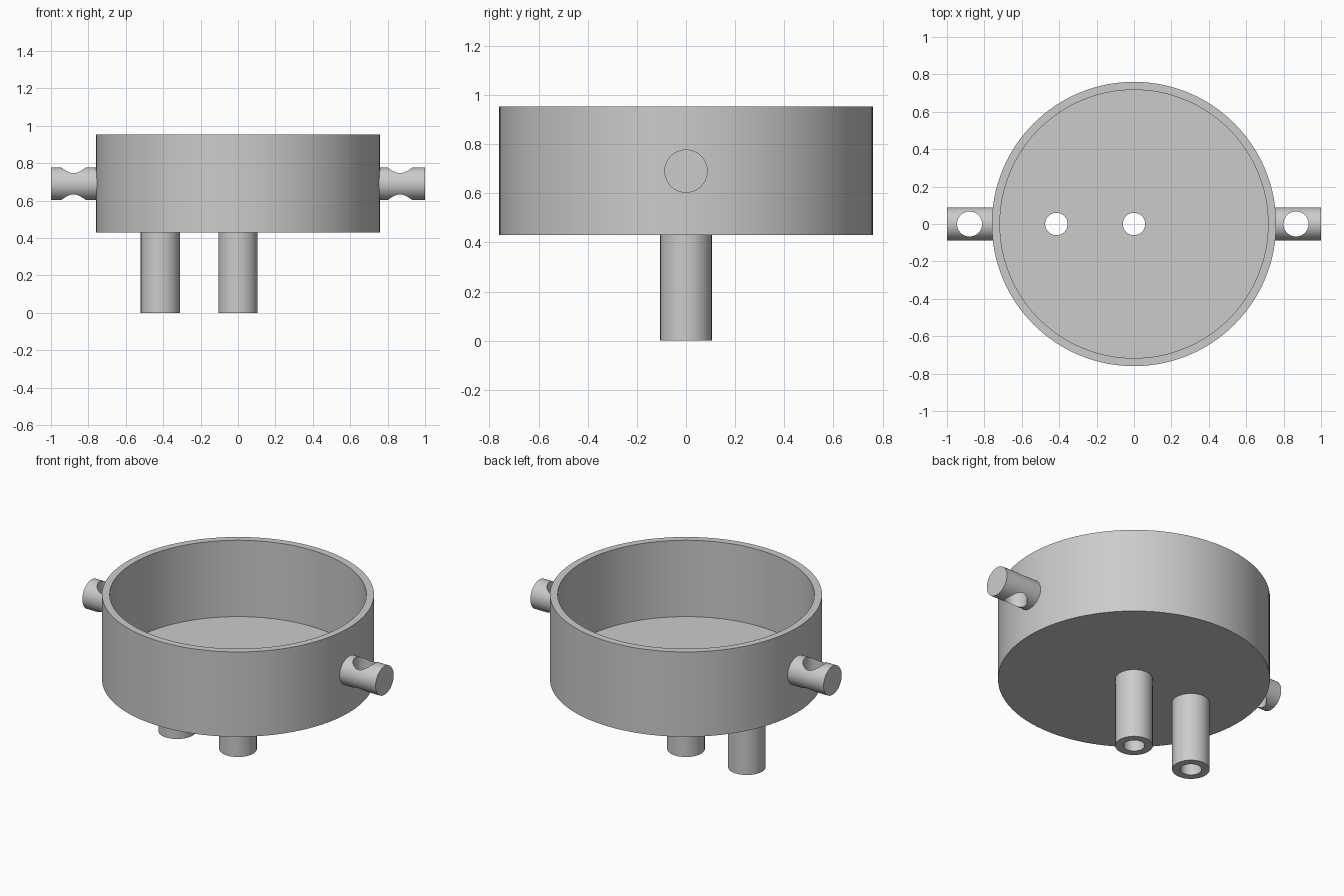
import bpy
import math

cube = bpy.data.objects.get("Cube")
if cube:
    bpy.data.objects.remove(cube, do_unlink=True)

BASE, TOP, FLOOR = 0.43, 0.953, 0.482
OUTER, INNER = 0.76, 0.717
PEG_Z, PEG_R = 0.69, 0.088
TUBE_XS = (-0.415, 0.0)

grey = bpy.data.materials.new("plain grey")
grey.use_nodes = True
colour = (0.6, 0.6, 0.6, 1)
grey.diffuse_color = colour
grey.node_tree.nodes["Principled BSDF"].inputs["Base Color"].default_value = colour


def cylinder(name, radius, start, end, sides=64):
    """Axis-aligned cylinder between two points, along x or z."""
    along_x = start[0] != end[0]
    bpy.ops.mesh.primitive_cylinder_add(
        vertices=sides, radius=radius, depth=math.dist(start, end),
        location=[(a + b) / 2 for a, b in zip(start, end)],
        rotation=(0, math.pi / 2 if along_x else 0, 0))
    obj = bpy.context.object
    obj.name = name
    obj.data.materials.append(grey)
    return obj


def drill(obj, radius, start, end, sides=64):
    """Cut a round hole and discard the cutter."""
    cutter = cylinder("cutter", radius, start, end, sides)
    cutter.hide_render = True
    mod = obj.modifiers.new("hole", 'BOOLEAN')
    mod.operation, mod.solver, mod.object = 'DIFFERENCE', 'EXACT', cutter
    bpy.ops.object.select_all(action='DESELECT')
    bpy.context.view_layer.objects.active = obj
    obj.select_set(True)
    bpy.ops.object.modifier_apply(modifier=mod.name)
    bpy.data.objects.remove(cutter, do_unlink=True)


def smooth(obj):
    bpy.ops.object.select_all(action='DESELECT')
    bpy.context.view_layer.objects.active = obj
    obj.select_set(True)
    bpy.ops.object.shade_smooth_by_angle(angle=math.radians(30))


# Open round bowl with drain holes in its floor
bowl = cylinder("bowl", OUTER, (0, 0, BASE), (0, 0, TOP), 128)
drill(bowl, INNER, (0, 0, FLOOR), (0, 0, TOP + 0.1), 128)
for x in TUBE_XS:
    drill(bowl, 0.06, (x, 0, BASE - 0.1), (x, 0, FLOOR + 0.1))
smooth(bowl)

# Hollow outlet tubes below the floor
for name, x in zip(("side_outlet_tube", "centre_outlet_tube"), TUBE_XS):
    tube = cylinder(name, 0.105, (x, 0, 0), (x, 0, BASE + 0.01))
    drill(tube, 0.06, (x, 0, -0.1), (x, 0, BASE + 0.1))
    smooth(tube)

# Side pegs, each with a vertical hole
for name, side, hole_x in (("left_peg", 1, 0.866), ("right_peg", -1, -0.879)):
    peg = cylinder(name, PEG_R, (side * 0.74, 0, PEG_Z), (side, 0, PEG_Z))
    drill(peg, 0.067, (hole_x, 0, PEG_Z - 0.2), (hole_x, 0, PEG_Z + 0.2))
    smooth(peg)
